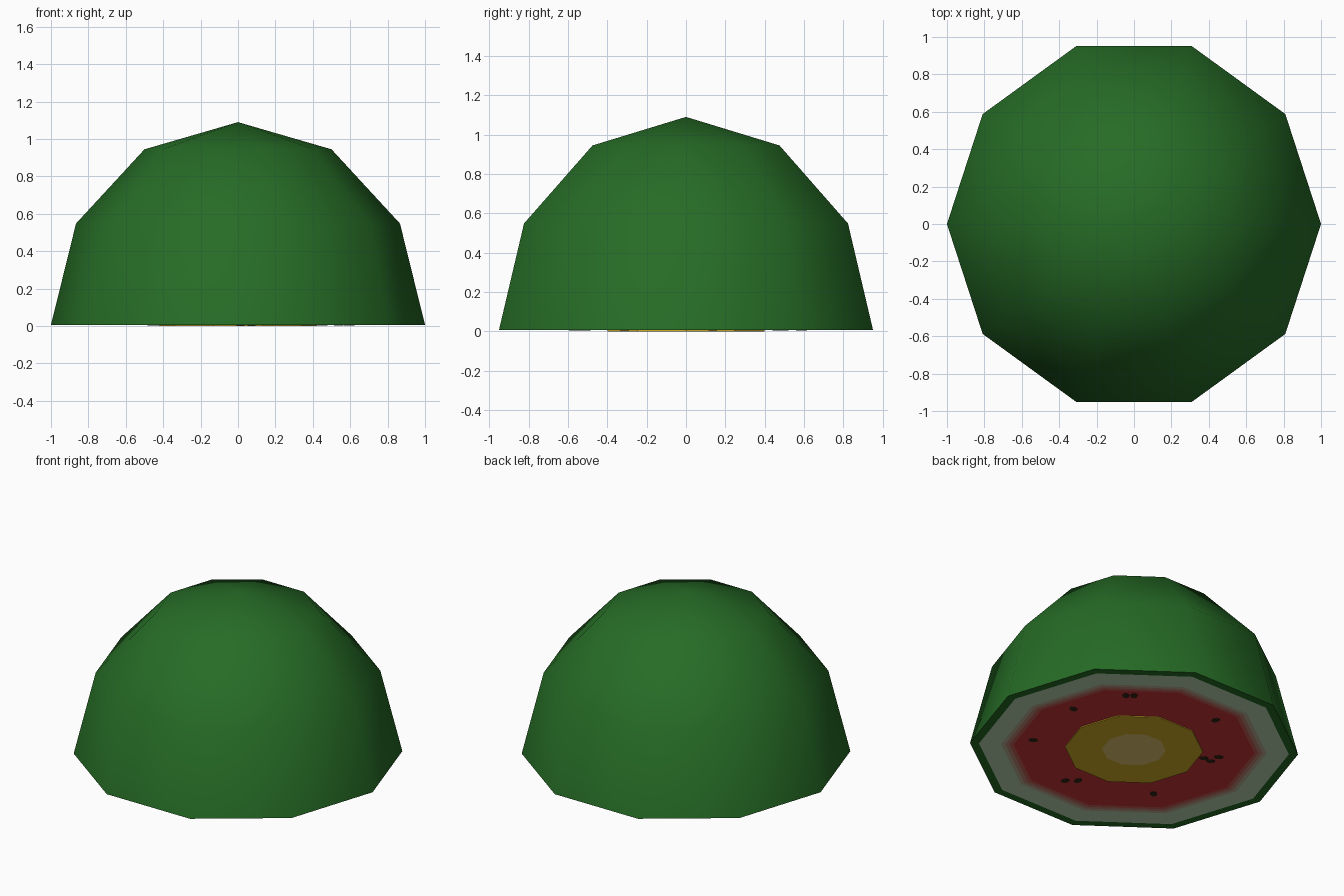
import bpy, bmesh, math
from mathutils import Vector

if "Cube" in bpy.data.objects:
    bpy.data.objects.remove(bpy.data.objects["Cube"])

SIDES = 10
CUT_Z = 0.006      # height of the cut surface


def linear(c):
    c /= 255
    return c / 12.92 if c <= 0.04045 else ((c + 0.055) / 1.055) ** 2.4


def material(name, r, g, b):
    m = bpy.data.materials.new(name)
    m.diffuse_color = (linear(r), linear(g), linear(b), 1)
    m.use_nodes = True
    m.node_tree.nodes["Principled BSDF"].inputs["Base Color"].default_value = m.diffuse_color
    return m


green = material("rind green", 38, 108, 38)
pale = material("pale rind", 186, 216, 182)
band1 = material("pale blush", 190, 178, 152)
band2 = material("mid blush", 196, 140, 120)
band3 = material("deep blush", 201, 97, 88)
red = material("flesh red", 205, 54, 58)
yellow = material("core yellow", 214, 177, 36)
cream = material("core cream", 226, 200, 112)
brown = material("seed brown", 50, 36, 18)


def lathe(name, profile, mats, smooth=False):
    """Revolve (radius, z) points; mats holds one material per band."""
    bm = bmesh.new()
    rings = []
    for r, z in profile:
        n = SIDES if r > 0 else 1
        rings.append([bm.verts.new((r * math.cos(2 * math.pi * i / SIDES),
                                    r * math.sin(2 * math.pi * i / SIDES), z))
                      for i in range(n)])
    slots = list(dict.fromkeys(mats))
    for a, b, mat in zip(rings, rings[1:], mats):
        for i in range(SIDES):
            j = (i + 1) % SIDES
            quad = [a[i], a[j], b[j % len(b)], b[i % len(b)]]
            f = bm.faces.new(list(dict.fromkeys(quad)))
            f.material_index = slots.index(mat)
            f.smooth = smooth
    me = bpy.data.meshes.new(name)
    bm.to_mesh(me)
    bm.free()
    for m in slots:
        me.materials.append(m)
    ob = bpy.data.objects.new(name, me)
    bpy.context.collection.objects.link(ob)
    return ob


# Domed outer skin
dome = [(math.cos(math.radians(t)), CUT_Z + 1.084 * math.sin(math.radians(t)))
        for t in (0, 30, 60)] + [(0, 1.09)]
lathe("rind_dome", dome, [green] * 3, smooth=True)

# Cut surface facing down, in coloured rings (inside to outside)
radii = [0.735, 0.76, 0.785, 0.81, 0.945, 1.0]
face = lathe("cut_face", [(r, CUT_Z) for r in [0.0] + radii][::-1],
             [green, pale, band1, band2, band3, red])
# Raised core plate
core = lathe("core_plate", [(0.42, CUT_Z), (0.42, 0), (0.195, 0), (0, 0)],
             [yellow, yellow, cream])
# Turn ring faces to point downward/outward
for ob in (face, core):
    bm = bmesh.new()
    bm.from_mesh(ob.data)
    for f in bm.faces:
        f.normal_update()
        c = f.calc_center_median()
        out = Vector((0, 0, -1)) if abs(f.normal.z) > 0.5 else Vector((c.x, c.y, 0))
        if f.normal.dot(out) < 0:
            f.normal_flip()
    bm.to_mesh(ob.data)
    bm.free()

# Seeds: thin oval plates on the red flesh
seeds = [(.454, .465), (.416, .496), (.595, .135), (.538, -.313),
         (.072, -.565), (.013, -.515), (-.443, -.343), (-.397, .187),
         (-.453, .186), (-.459, .255), (-.156, .587)]
bm = bmesh.new()
for x, y in seeds:
    turn = math.atan2(y, x)
    ring = []
    for z in (CUT_Z, CUT_Z - 0.003):
        loop = []
        for i in range(8):
            t = math.pi * i / 4
            u, v = 0.029 * math.cos(t), 0.022 * math.sin(t)
            loop.append(bm.verts.new((x + u * math.cos(turn) - v * math.sin(turn),
                                      y + u * math.sin(turn) + v * math.cos(turn), z)))
        ring.append(loop)
    top, low = ring
    bm.faces.new(low[::-1])
    for i in range(8):
        j = (i + 1) % 8
        bm.faces.new((low[i], low[j], top[j], top[i]))
me = bpy.data.meshes.new("seeds")
bm.to_mesh(me)
bm.free()
me.materials.append(brown)
bpy.context.collection.objects.link(bpy.data.objects.new("seeds", me))
